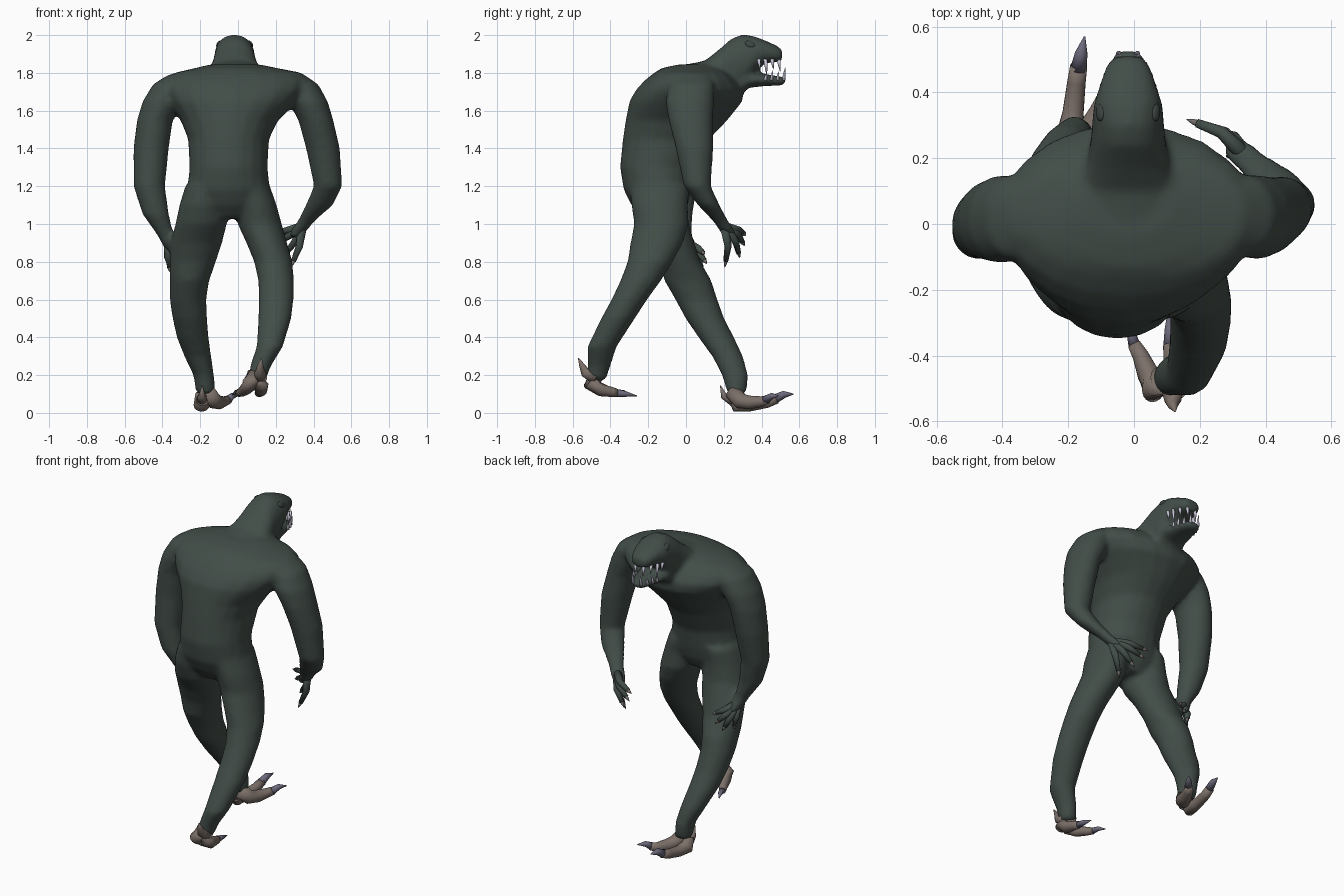
import bpy, bmesh, math
from mathutils import Vector


def material(name, rgb):
    m = bpy.data.materials.new(name)
    m.diffuse_color = (*rgb, 1)
    return m


GREEN = material("dark green skin", (0.055, 0.075, 0.065))
TAN = material("tan foot skin", (0.20, 0.16, 0.14))
CLAW = material("grey violet claw", (0.15, 0.14, 0.20))
NAIL = material("grey tan nail", (0.17, 0.15, 0.135))
TOOTH = material("pale tooth", (0.58, 0.56, 0.68))
EYE = material("eye green", (0.045, 0.06, 0.055))


def loft(bm, rings, power=1.0):
    """Closed skin through rings of (centre, u vector, v vector)."""
    n, loops = 20, []
    for c, u, v in rings:
        loop = []
        for i in range(n):
            a = 2 * math.pi * i / n
            cu, su = math.cos(a), math.sin(a)
            cu = math.copysign(abs(cu) ** power, cu)
            su = math.copysign(abs(su) ** power, su)
            loop.append(bm.verts.new(c + u * cu + v * su))
        loops.append(loop)
    faces = [bm.faces.new(loops[0]), bm.faces.new(loops[-1])]
    for a, b in zip(loops, loops[1:]):
        for i in range(n):
            j = (i + 1) % n
            faces.append(bm.faces.new((a[i], a[j], b[j], b[i])))
    bmesh.ops.recalc_face_normals(bm, faces=faces)


def level(rows):
    """Horizontal rings from (z, x, y, half width, half depth)."""
    return [(Vector((x, y, z)), Vector((a, 0, 0)), Vector((0, b, 0))) for z, x, y, a, b in rows]


def upright(rows, x=-0.018):
    """Rings facing +y from (y, z, half width, half height)."""
    return [(Vector((x, y, z)), Vector((a, 0, 0)), Vector((0, 0, b))) for y, z, a, b in rows]


def along(pts):
    """Round rings along a path of (x, y, z, radius)."""
    out = []
    for i, p in enumerate(pts):
        q0, q1 = pts[max(i - 1, 0)], pts[min(i + 1, len(pts) - 1)]
        d = Vector(q1[:3]) - Vector(q0[:3])
        q = d.to_track_quat('Z', 'Y')
        out.append((Vector(p[:3]), q @ Vector((p[3], 0, 0)), q @ Vector((0, p[3], 0))))
    return out


def finish(name, bm, mat):
    me = bpy.data.meshes.new(name)
    bm.to_mesh(me)
    bm.free()
    ob = bpy.data.objects.new(name, me)
    bpy.context.collection.objects.link(ob)
    me.materials.append(mat)
    for p in me.polygons:
        p.use_smooth = True
    return ob


def tubes(name, paths, mat):
    bm = bmesh.new()
    for p in paths:
        loft(bm, along(p))
    return finish(name, bm, mat)


# Body: overlapping lofts fused into one skin
bm = bmesh.new()
# torso
loft(bm, level([
    (1.03, -.05, -.13, .12, .10), (1.10, -.05, -.14, .19, .15), (1.18, -.05, -.15, .22, .18),
    (1.30, -.05, -.15, .207, .20), (1.45, -.05, -.105, .215, .23), (1.55, -.045, -.05, .26, .27),
    (1.65, -.03, 0, .35, .30), (1.71, -.02, .02, .39, .285), (1.76, -.01, .025, .39, .245),
    (1.80, 0, .03, .34, .20), (1.825, -.01, .03, .22, .16), (1.845, -.015, .06, .13, .10)]), .97)
# neck and upper head
loft(bm, upright([
    (-.08, 1.71, .24, .12), (.0, 1.72, .21, .125), (.10, 1.75, .165, .115), (.17, 1.80, .13, .12),
    (.24, 1.83, .115, .152), (.30, 1.855, .11, .15), (.36, 1.895, .106, .10),
    (.42, 1.912, .088, .06), (.48, 1.90, .068, .045), (.51, 1.893, .045, .03)]), .88)
# lower jaw
loft(bm, upright([
    (.24, 1.70, .10, .07), (.33, 1.765, .10, .045), (.42, 1.762, .08, .032),
    (.50, 1.757, .055, .025), (.53, 1.757, .035, .018)]))
# arms
loft(bm, level([
    (1.79, .29, .035, .06, .09), (1.74, .335, .03, .09, .12), (1.65, .37, .02, .105, .13),
    (1.55, .412, .025, .093, .118), (1.40, .45, .045, .09, .10), (1.20, .477, .06, .075, .072),
    (1.10, .43, .12, .074, .058), (1.02, .365, .18, .048, .042), (.97, .325, .215, .045, .042),
    (.93, .30, .235, .03, .04)]))
loft(bm, level([
    (1.79, -.31, .03, .06, .09), (1.74, -.36, .02, .09, .125), (1.65, -.40, .015, .105, .135),
    (1.55, -.44, .01, .095, .122), (1.40, -.46, 0, .094, .105), (1.20, -.47, -.025, .084, .083),
    (1.05, -.435, -.03, .07, .065), (.95, -.388, -.015, .046, .045), (.88, -.36, .01, .035, .05),
    (.85, -.345, .03, .025, .04)]))
# legs
loft(bm, level([
    (1.20, .05, -.14, .12, .16), (1.10, .095, -.14, .11, .15), (1.0, .115, -.13, .117, .145),
    (.90, .152, -.155, .108, .14), (.80, .187, -.19, .102, .12), (.70, .202, -.24, .095, .108),
    (.60, .202, -.30, .093, .095), (.50, .195, -.36, .088, .09), (.35, .168, -.445, .07, .078),
    (.25, .12, -.46, .056, .062), (.17, .10, -.475, .046, .05)]))
loft(bm, level([
    (1.20, -.17, -.14, .11, .16), (1.10, -.185, -.14, .125, .15), (1.0, -.195, -.12, .137, .135),
    (.90, -.22, -.07, .137, .115), (.80, -.24, -.03, .124, .108), (.70, -.257, .01, .105, .125),
    (.60, -.265, .055, .097, .112), (.50, -.255, .10, .092, .103), (.40, -.24, .16, .085, .095),
    (.30, -.213, .22, .072, .082), (.20, -.182, .26, .055, .07), (.10, -.17, .27, .052, .05)]))
body = finish("body", bm, GREEN)
rm = body.modifiers.new("fuse", 'REMESH')
rm.mode, rm.voxel_size, rm.use_smooth_shade = 'VOXEL', .014, True
sm = body.modifiers.new("soften", 'SMOOTH')
sm.factor, sm.iterations = .5, 9
bpy.context.view_layer.objects.active = body
body.select_set(True)
for m in ("fuse", "soften"):
    bpy.ops.object.modifier_apply(modifier=m)
body.data.materials.clear()
body.data.materials.append(GREEN)
for p in body.data.polygons:
    p.use_smooth = True


# Hands: curved fingers with a nail on each tip
def hand(side, wrist, tips, bend):
    fingers, nails = [], []
    for t in tips:
        w, t = Vector(wrist), Vector(t)
        mid = w.lerp(t, .5) + Vector(bend)
        k = mid.lerp(t, .7)
        fingers.append([(*w, .026), (*mid, .019), (*k, .013)])
        nails.append([(*mid.lerp(t, .66), .011), (*mid.lerp(t, .83), .008), (*t, .001)])
    tubes(side + "_fingers", fingers, GREEN)
    tubes(side + "_nails", nails, NAIL)


hand("right", (.34, .205, .985),
     [(.16, .318, .94), (.18, .312, .885), (.235, .285, .82), (.28, .205, .77)], (.015, .018, .005))
hand("left", (-.365, .0, .90),
     [(-.255, .10, .84), (-.28, .11, .79), (-.32, .09, .75), (-.36, .03, .745)], (-.01, .015, .0))

# Feet: two toes and a heel spur each
tubes("front_foot", [
    [(-.19, .25, .10, .036), (-.192, .275, .043, .043), (-.185, .34, .04, .032),
     (-.175, .43, .055, .028), (-.168, .48, .075, .026)],
    [(-.165, .25, .11, .045), (-.125, .29, .062, .042), (-.10, .34, .055, .036),
     (-.075, .40, .06, .028), (-.05, .43, .07, .023)],
    [(-.19, .25, .07, .035), (-.19, .20, .09, .018), (-.19, .182, .145, .002)]], TAN)
tubes("front_claws", [
    [(-.169, .47, .073, .025), (-.16, .52, .098, .019), (-.15, .57, .10, .002)],
    [(-.055, .42, .068, .023), (-.03, .455, .09, .016), (.0, .49, .09, .002)]], CLAW)
tubes("rear_foot", [
    [(.105, -.475, .20, .042), (.12, -.495, .145, .043), (.122, -.45, .12, .033),
     (.115, -.39, .11, .026), (.11, -.365, .105, .022)],
    [(.09, -.475, .20, .045), (.06, -.50, .15, .042), (.045, -.46, .13, .034),
     (.02, -.40, .11, .025), (.0, -.365, .105, .02)],
    [(.115, -.475, .19, .04), (.118, -.535, .215, .026), (.118, -.55, .25, .016), (.125, -.57, .29, .002)]], TAN)
tubes("rear_claws", [
    [(.11, -.372, .106, .021), (.108, -.32, .10, .015), (.105, -.26, .09, .002)],
    [(.002, -.37, .106, .019), (-.01, -.33, .108, .013), (-.03, -.29, .095, .002)]], CLAW)

# Teeth: mirrored rows on both jaws
upper, lower = [], []
for s in (-1, 1):
    for i in range(4):
        t = i / 3
        y, w = .385 + .105 * t, .086 - .058 * t ** 1.6
        length = (.055, .085, .05, .06)[i]
        x = -.018 + s * w
        upper.append([(x, y, 1.873, .010), (x, y + .004, 1.873 - length * .5, .007),
                      (x, y + .008, 1.868 - length, .001)])
        y, w = .42 + .097 * t, .074 - .046 * t ** 1.6
        x = -.018 + s * w
        length = (.025, .04, .035, .055)[i]
        lower.append([(x, y, 1.76, .009), (x, y + .003, 1.77 + length * .5, .006),
                      (x, y + .008, 1.773 + length, .001)])
tubes("upper_teeth", upper, TOOTH)
tubes("lower_teeth", lower, TOOTH)

# Eyes: flattened ovals on the sides of the head
bm = bmesh.new()
for s in (-1, 1):
    geo = bmesh.ops.create_uvsphere(bm, u_segments=16, v_segments=10, radius=1)
    for v in geo["verts"]:
        v.co = Vector((-.018 + s * (.084 - v.co.z * .007) + v.co.x * .012, .34 + v.co.y * .028, 1.952 + v.co.z * .018 - v.co.y * .006))
finish("eyes", bm, EYE)
